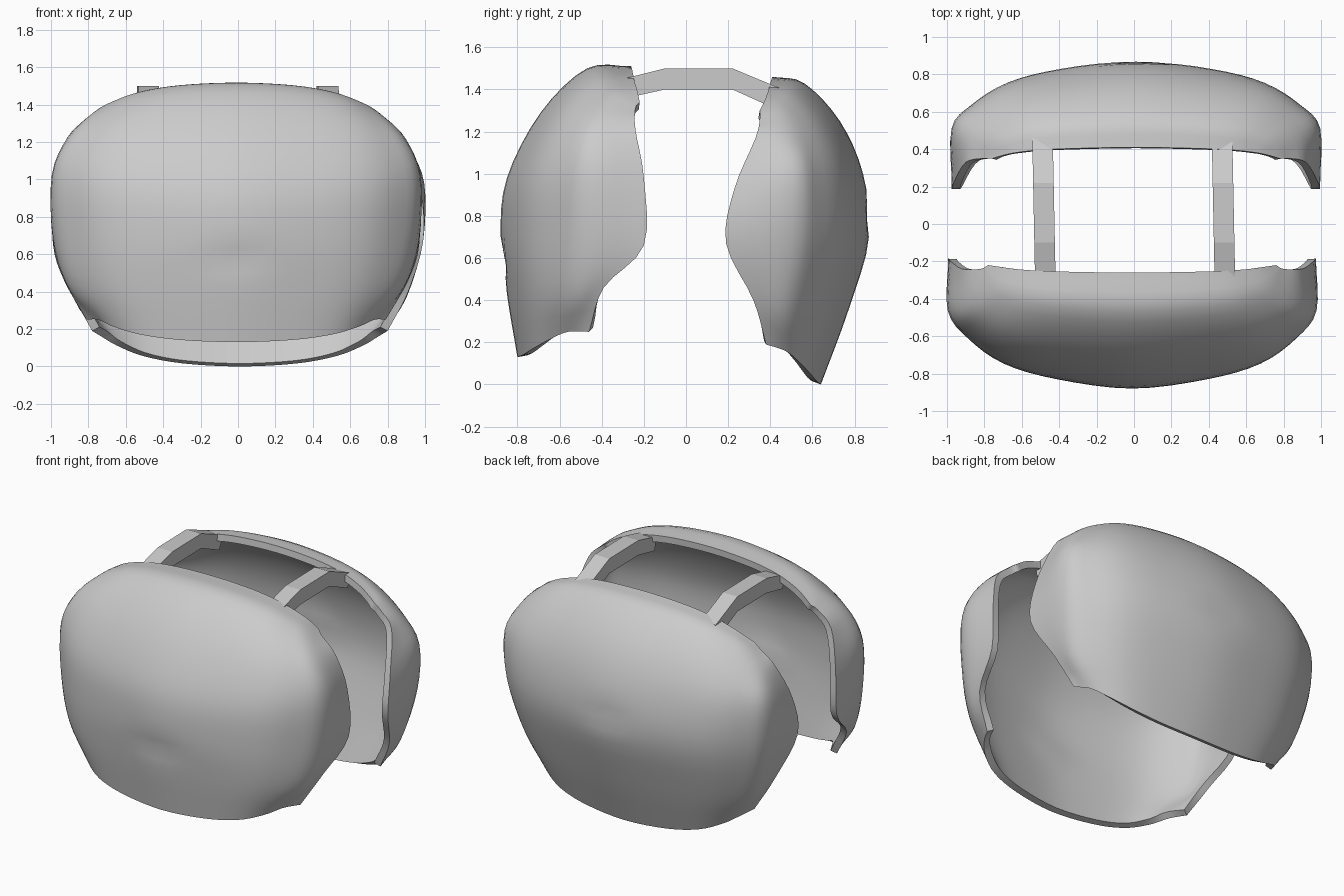
import bpy, bmesh, math
from mathutils import Vector

old = bpy.data.objects.get("Cube")
if old:
    bpy.data.objects.remove(old, do_unlink=True)

# One plain grey for everything
grey = bpy.data.materials.new("plain grey")
grey.use_nodes = True
colour = (0.6, 0.6, 0.6, 1)
grey.diffuse_color = colour
grey.node_tree.nodes["Principled BSDF"].inputs["Base Color"].default_value = colour

# How each row bends from its middle to its corner (x, y and z shares)
BEND = [(0, 0, 0), (0.41, 0.12, 0.1), (0.7, 0.32, 0.35), (0.89, 0.64, 0.7), (1, 1, 1)]
STEPS = 4


def smooth_path(points, steps=STEPS):
    """Catmull-Rom path passing through every point."""
    ends = [points[0] * 2 - points[1]] + points + [points[-1] * 2 - points[-2]]
    path = []
    for a, b, c, d in zip(ends, ends[1:], ends[2:], ends[3:]):
        for k in range(steps):
            t = k / steps
            path.append(0.5 * (2 * b + (c - a) * t + (2 * a - 5 * b + 4 * c - d) * t ** 2
                               + (3 * b - a - 3 * c + d) * t ** 3))
    return path + [points[-1]]


def control_row(middle, corner, rim):
    """Full-width row of control points, mirrored about the middle."""
    (my, mz), (cx, cy, cz) = middle, corner
    half = [Vector((cx * fx, my + (cy - my) * fy, mz + (cz - mz) * fz)) for fx, fy, fz in BEND]
    half.append(Vector(rim))
    other = [Vector((-p.x, p.y, p.z)) for p in reversed(half[1:])]
    return other + half


def finish(obj, angle):
    obj.data.materials.append(grey)
    bpy.ops.object.select_all(action='DESELECT')
    obj.select_set(True)
    bpy.context.view_layer.objects.active = obj
    for mod in list(obj.modifiers):
        bpy.ops.object.modifier_apply(modifier=mod.name)
    if angle:
        bpy.ops.object.shade_smooth_by_angle(angle=math.radians(angle))


def add_object(name, bm):
    mesh = bpy.data.meshes.new(name)
    bm.to_mesh(mesh)
    bm.free()
    obj = bpy.data.objects.new(name, mesh)
    bpy.context.collection.objects.link(obj)
    return obj


def make_shell(name, rows, facing, dent_height, shift):
    """Curved plate lofted through the rows, with thickness added inward."""
    lines = [smooth_path(control_row(*row)) for row in rows]
    columns = [smooth_path(list(column)) for column in zip(*lines)]
    bm = bmesh.new()
    grid = []
    for column in columns:
        verts = []
        for p in column:
            # shallow dent in the middle of the plate
            dent = 0.018 * math.exp(-(p.x / 0.15) ** 2 - ((p.z - dent_height) / 0.07) ** 2)
            verts.append(bm.verts.new((p.x + shift, p.y - facing * dent, p.z)))
        grid.append(verts)
    for left, right in zip(grid, grid[1:]):
        for j in range(len(left) - 1):
            quad = [left[j], right[j], right[j + 1], left[j + 1]]
            bm.faces.new(quad if facing < 0 else quad[::-1])
    obj = add_object(name, bm)
    solid = obj.modifiers.new("thickness", 'SOLIDIFY')
    solid.thickness = 0.045
    solid.offset = -1
    finish(obj, 40)


# Rows run bottom to top: middle (y, z), corner (x, y, z), rim (x, y, z)
make_shell("front_shell", [
    ((-0.80, 0.13), (0.74, -0.56, 0.25), (0.80, -0.46, 0.25)),
    ((-0.85, 0.43), (0.89, -0.52, 0.43), (0.92, -0.39, 0.46)),
    ((-0.88, 0.70), (0.97, -0.47, 0.70), (0.98, -0.20, 0.66)),
    ((-0.85, 0.98), (0.98, -0.46, 1.03), (0.97, -0.20, 0.98)),
    ((-0.69, 1.29), (0.89, -0.44, 1.23), (0.91, -0.24, 1.21)),
    ((-0.47, 1.50), (0.76, -0.34, 1.36), (0.81, -0.24, 1.31)),
    ((-0.26, 1.51), (0.70, -0.23, 1.39), (0.77, -0.22, 1.34)),
], -1, 0.58, -0.01)

make_shell("back_shell", [
    ((0.64, 0.00), (0.74, 0.47, 0.16), (0.79, 0.38, 0.19)),
    ((0.77, 0.35), (0.88, 0.47, 0.36), (0.90, 0.32, 0.40)),
    ((0.87, 0.70), (0.97, 0.50, 0.69), (0.98, 0.19, 0.67)),
    ((0.84, 1.00), (0.98, 0.51, 0.99), (0.97, 0.23, 0.93)),
    ((0.73, 1.25), (0.90, 0.48, 1.16), (0.91, 0.33, 1.17)),
    ((0.56, 1.43), (0.78, 0.43, 1.29), (0.82, 0.35, 1.26)),
    ((0.41, 1.46), (0.70, 0.37, 1.34), (0.77, 0.35, 1.30)),
], 1, 0.8, 0.01)

# Shoulder straps: arched side outline (y, z) extruded across the width
OUTLINE = [(-0.30, 1.45), (-0.10, 1.50), (0.22, 1.50), (0.46, 1.40),
           (0.42, 1.31), (0.22, 1.40), (-0.10, 1.40), (-0.28, 1.36)]


def make_strap(name, side):
    bm = bmesh.new()
    # the straps drift a little sideways toward the front
    face = bm.faces.new([bm.verts.new((side * 0.48 - 0.055 - 0.02 * y, y, z)) for y, z in OUTLINE])
    new = bmesh.ops.extrude_face_region(bm, geom=[face])["geom"]
    bmesh.ops.translate(bm, vec=(0.11, 0, 0), verts=[v for v in new if isinstance(v, bmesh.types.BMVert)])
    bmesh.ops.recalc_face_normals(bm, faces=bm.faces)
    finish(add_object(name, bm), 0)


make_strap("left_strap", 1)
make_strap("right_strap", -1)
